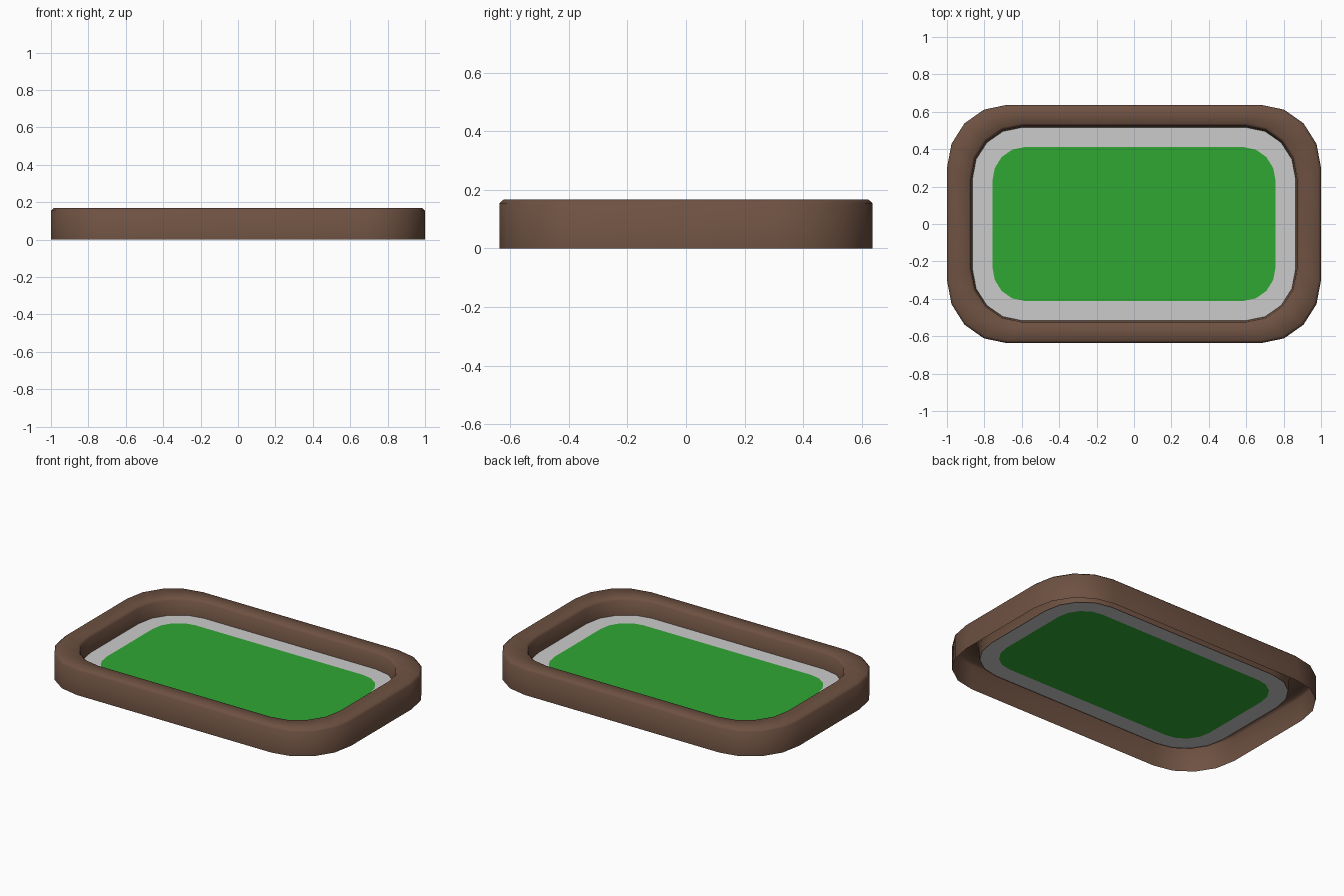
import bpy, bmesh, math

if "Cube" in bpy.data.objects:
    bpy.data.objects.remove(bpy.data.objects["Cube"])

SEG = 4  # facets per corner


def material(name, rgb):
    m = bpy.data.materials.new(name)
    m.diffuse_color = (*rgb, 1)
    m.use_nodes = True
    m.node_tree.nodes["Principled BSDF"].inputs["Base Color"].default_value = m.diffuse_color
    return m


def outline(hx, hy, rx, ry, z):
    """Rounded rectangle with elliptical corners, counter-clockwise."""
    pts = []
    for q, (sx, sy) in enumerate([(1, 1), (-1, 1), (-1, -1), (1, -1)]):
        for i in range(SEG + 1):
            a = math.pi / 2 * (q + i / SEG)
            pts.append((sx * (hx - rx) + rx * math.cos(a),
                        sy * (hy - ry) + ry * math.sin(a), z))
    return pts


def loft(name, rings, mats, cap=False):
    """Bridge successive outlines; optionally fill the last one."""
    me = bpy.data.meshes.new(name)
    bm = bmesh.new()
    loops = [[bm.verts.new(p) for p in outline(*r)] for r in rings]
    for a, b in zip(loops, loops[1:]):
        n = len(a)
        for i in range(n):
            j = (i + 1) % n
            bm.faces.new((a[i], a[j], b[j], b[i]))
    if cap:
        bm.faces.new(loops[-1]).material_index = len(mats) - 1
    bm.to_mesh(me)
    bm.free()
    for m in mats:
        me.materials.append(m)
    ob = bpy.data.objects.new(name, me)
    bpy.context.collection.objects.link(ob)
    bpy.ops.object.select_all(action='DESELECT')
    ob.select_set(True)
    bpy.context.view_layer.objects.active = ob
    bpy.ops.object.shade_smooth_by_angle(angle=math.radians(60))
    return ob


brown = material("brown", (0.156, 0.083, 0.054))
green = material("green", (0.03, 0.39, 0.033))
grey = material("grey", (0.8, 0.8, 0.8))

# Hollow frame: outer wall, rounded rim, inner wall, open underneath
loft("frame", [
    (1.00, 0.637, 0.32, 0.337, 0.0),
    (1.00, 0.637, 0.32, 0.337, 0.155),
    (0.985, 0.622, 0.305, 0.322, 0.168),
    (0.883, 0.538, 0.282, 0.292, 0.168),
    (0.871, 0.524, 0.271, 0.281, 0.155),
    (0.864, 0.516, 0.264, 0.276, 0.06),
], [brown])

# Floor panel: grey border around a green field
loft("floor", [
    (0.864, 0.516, 0.264, 0.276, 0.065),
    (0.757, 0.411, 0.17, 0.18, 0.065),
], [grey, green], cap=True)
